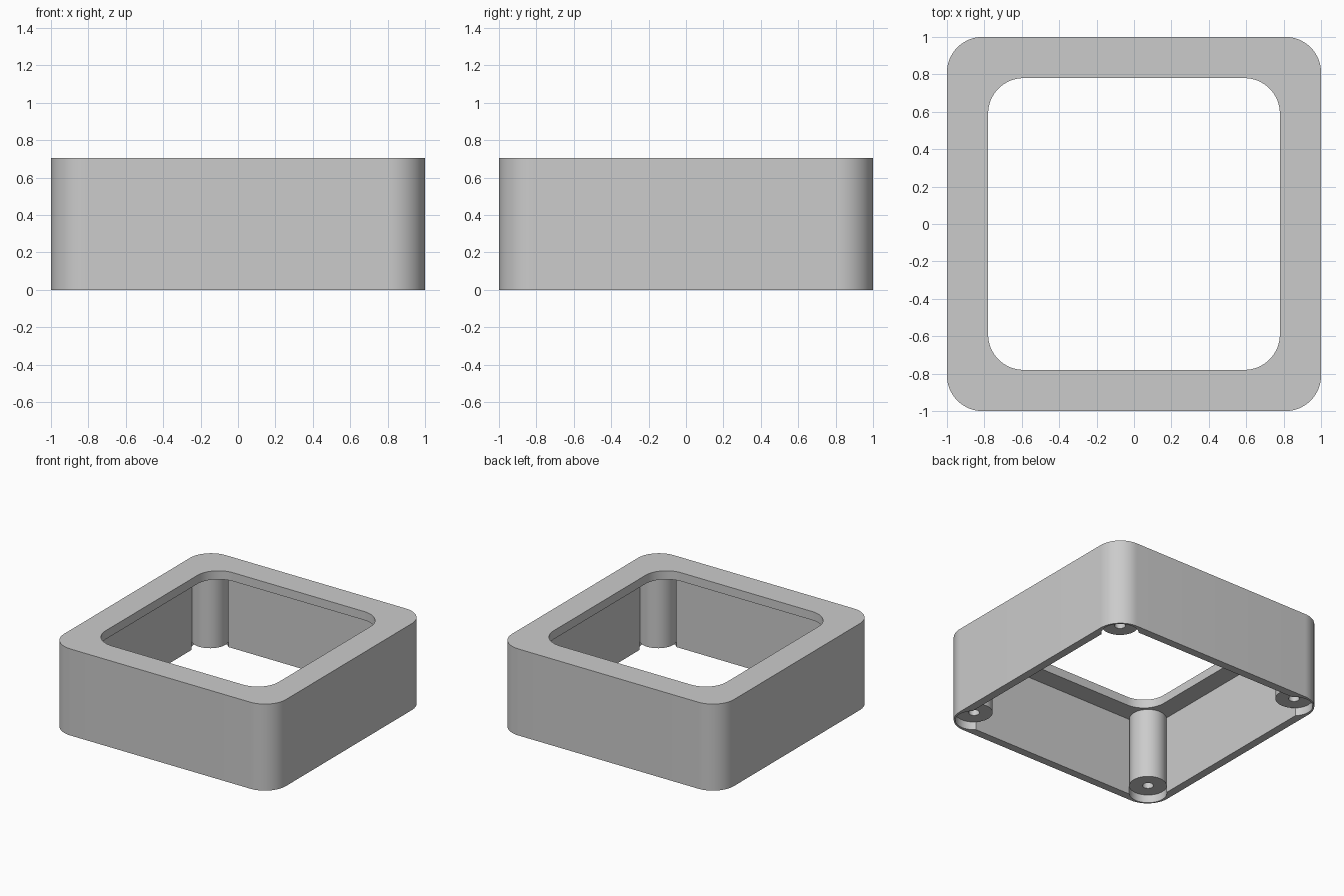
import bpy
import bmesh
import math

cube = bpy.data.objects.get("Cube")
if cube:
    bpy.data.objects.remove(cube, do_unlink=True)

HEIGHT = 0.705
CORNER = 0.19       # outer corner radius
WALL = 0.065
PLATE = 0.07        # thickness of the top plate
POST = 0.838        # post centre, along both axes
POST_R = 0.137
RECESS = 0.065      # posts end this far above the rim

grey = bpy.data.materials.new("plain_grey")
grey.use_nodes = True
colour = (0.6, 0.6, 0.6, 1)
grey.diffuse_color = colour
grey.node_tree.nodes["Principled BSDF"].inputs["Base Color"].default_value = colour


def prism(name, outline, z0, z1):
    """Extrude a closed outline from z0 up to z1."""
    bm = bmesh.new()
    face = bm.faces.new([bm.verts.new((x, y, z0)) for x, y in outline])
    grown = bmesh.ops.extrude_face_region(bm, geom=[face])["geom"]
    top = [v for v in grown if isinstance(v, bmesh.types.BMVert)]
    bmesh.ops.translate(bm, verts=top, vec=(0, 0, z1 - z0))
    bmesh.ops.recalc_face_normals(bm, faces=bm.faces)
    mesh = bpy.data.meshes.new(name)
    bm.to_mesh(mesh)
    bm.free()
    mesh.materials.append(grey)
    obj = bpy.data.objects.new(name, mesh)
    bpy.context.collection.objects.link(obj)
    return obj


def rounded_square(half, radius, steps=16):
    points = []
    for quarter, (sx, sy) in enumerate([(1, 1), (-1, 1), (-1, -1), (1, -1)]):
        for i in range(steps + 1):
            a = (quarter + i / steps) * math.pi / 2
            points.append((sx * (half - radius) + radius * math.cos(a),
                           sy * (half - radius) + radius * math.sin(a)))
    return points


def circle(cx, cy, radius, sides=48):
    return [(cx + radius * math.cos(math.tau * i / sides),
             cy + radius * math.sin(math.tau * i / sides)) for i in range(sides)]


def combine(target, tool, operation):
    mod = target.modifiers.new("combine", "BOOLEAN")
    mod.operation = operation
    mod.solver = "EXACT"
    mod.object = tool
    bpy.context.view_layer.objects.active = target
    bpy.ops.object.modifier_apply(modifier=mod.name)
    bpy.data.objects.remove(tool, do_unlink=True)


# Outer shell, open below, with a rounded opening in the top plate
body = prism("frame_body", rounded_square(1, CORNER), 0, HEIGHT)
combine(body, prism("cavity", rounded_square(1 - WALL, CORNER - WALL),
                    -0.1, HEIGHT - PLATE), "DIFFERENCE")
combine(body, prism("opening", rounded_square(0.78, 0.19),
                    0.3, HEIGHT + 0.1), "DIFFERENCE")

# Corner posts, each with a round recess below and a screw hole
for sx in (-1, 1):
    for sy in (-1, 1):
        x, y = sx * POST, sy * POST
        combine(body, prism("post", circle(x, y, POST_R),
                            RECESS / 2, HEIGHT - PLATE / 2), "UNION")
        combine(body, prism("recess", circle(x, y, POST_R + 0.002),
                            -0.1, RECESS), "DIFFERENCE")
        combine(body, prism("screw_hole", circle(x, y, 0.04, 32),
                            -0.1, 0.45), "DIFFERENCE")

bpy.ops.object.select_all(action="DESELECT")
body.select_set(True)
bpy.context.view_layer.objects.active = body
bpy.ops.object.shade_smooth_by_angle(angle=math.radians(30))
